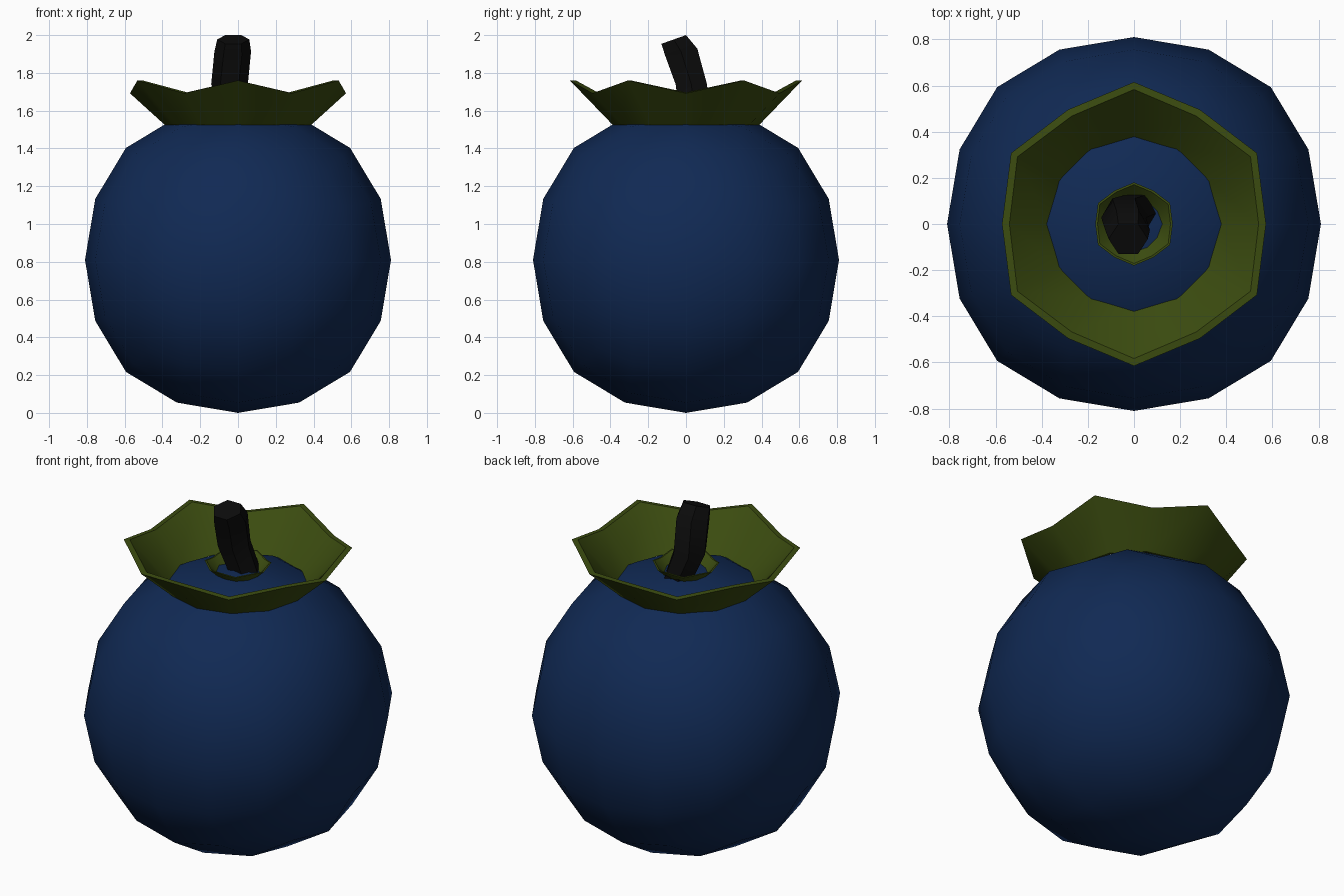
import bpy, bmesh
from math import sin, cos, pi, radians

cube = bpy.data.objects.get("Cube")
if cube:
    bpy.data.objects.remove(cube, do_unlink=True)


def material(name, rgb):
    m = bpy.data.materials.new(name)
    m.use_nodes = True
    m.diffuse_color = (*rgb, 1)
    bsdf = m.node_tree.nodes["Principled BSDF"]
    bsdf.inputs["Base Color"].default_value = (*rgb, 1)
    bsdf.inputs["Roughness"].default_value = 0.8
    return m


berry_blue = material("berry blue", (0.0052, 0.0222, 0.088))
leaf_green = material("leaf green", (0.044, 0.072, 0.005))
stem_black = material("stem black", (0.0036, 0.0036, 0.0036))


def make_object(name, bm, mat):
    bmesh.ops.recalc_face_normals(bm, faces=bm.faces)
    mesh = bpy.data.meshes.new(name)
    bm.to_mesh(mesh)
    bm.free()
    mesh.materials.append(mat)
    obj = bpy.data.objects.new(name, mesh)
    bpy.context.collection.objects.link(obj)
    return obj


def smooth(obj, angle):
    bpy.ops.object.select_all(action='DESELECT')
    obj.select_set(True)
    bpy.context.view_layer.objects.active = obj
    bpy.ops.object.shade_smooth_by_angle(angle=radians(angle))


def bridge(bm, a, b):
    n = len(a)
    for i in range(n):
        j = (i + 1) % n
        bm.faces.new((a[i], a[j], b[j], b[i]))


# Round fruit: a cube rounded by subdivision
bm = bmesh.new()
bmesh.ops.create_cube(bm, size=1.844)
bmesh.ops.translate(bm, verts=bm.verts, vec=(0, 0, 0.81))
fruit = make_object("fruit_body", bm, berry_blue)
for p in fruit.data.polygons:
    p.use_smooth = True
sub = fruit.modifiers.new("rounding", 'SUBSURF')
sub.levels = sub.render_levels = 2
sub.use_limit_surface = False


# Flared collar with six raised tips and a flat lip
def collar(name, scale, base_z):
    bm = bmesh.new()

    def ring(tip_r, dip_r, tip_z, dip_z):
        verts = []
        for k in range(12):
            r, z = (tip_r, tip_z) if k % 2 else (dip_r, dip_z)
            a = k * pi / 6
            verts.append(bm.verts.new((r * scale * cos(a), r * scale * sin(a),
                                       base_z + z * scale)))
        return verts

    rings = [ring(0.388, 0.388, 0, 0), ring(0.615, 0.572, 0.235, 0.167),
             ring(0.583, 0.54, 0.235, 0.172), ring(0.374, 0.374, 0.002, 0.002)]
    for i in range(4):
        bridge(bm, rings[i], rings[(i + 1) % 4])
    smooth(make_object(name, bm, leaf_green), 35)


collar("outer_collar", 1.0, 1.525)
collar("inner_collar", 0.293, 1.585)

# Crooked six-sided stem: centre x, y, z, half width, half depth, tilt
sections = [(0.02, 0.05, 1.56, 0.085, 0.08, 0),
            (-0.045, 0.028, 1.74, 0.097, 0.083, 0),
            (-0.028, -0.026, 1.912, 0.097, 0.086, 0.016),
            (-0.025, -0.065, 1.977, 0.085, 0.065, 0.023)]
bm = bmesh.new()
rings = []
for x, y, z, rx, ry, tilt in sections:
    ring = []
    for k in range(6):
        a = k * pi / 3
        depth = sin(a) / sin(pi / 3)
        ring.append(bm.verts.new((x + rx * cos(a), y + ry * depth, z + tilt * depth)))
    rings.append(ring)
for lower, upper in zip(rings, rings[1:]):
    bridge(bm, lower, upper)
bm.faces.new(rings[0])
bm.faces.new(rings[-1])
smooth(make_object("stem", bm, stem_black), 35)
